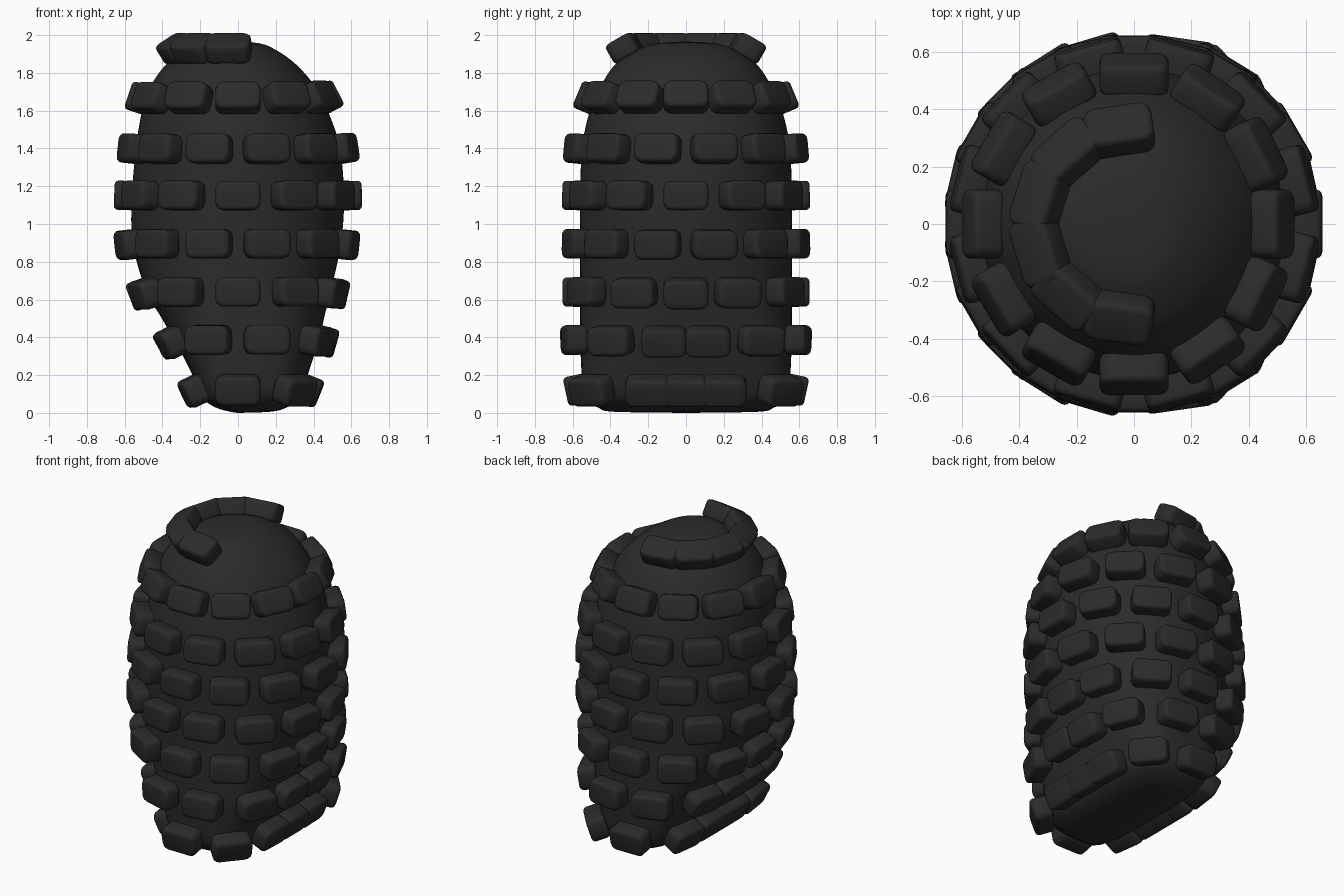
import bpy, bmesh, math
from mathutils import Vector, Matrix

if "Cube" in bpy.data.objects:
    bpy.data.objects.remove(bpy.data.objects["Cube"])

mat = bpy.data.materials.new("charcoal")
mat.use_nodes = True
col = (0.024, 0.024, 0.024, 1)
mat.diffuse_color = col
mat.node_tree.nodes["Principled BSDF"].inputs["Base Color"].default_value = col

# Body sections: height, reach to -x, reach to +x, reach in y, squareness
ROWS = [
    (0.000, 0.002, 0.002, 0.002, 3.0),
    (0.006, 0.040, 0.170, 0.380, 3.0),
    (0.025, 0.110, 0.250, 0.460, 3.5),
    (0.065, 0.175, 0.310, 0.515, 4.0),
    (0.130, 0.210, 0.345, 0.545, 4.0),
    (0.250, 0.265, 0.385, 0.555, 3.6),
    (0.390, 0.340, 0.430, 0.560, 3.2),
    (0.520, 0.415, 0.460, 0.560, 2.8),
    (0.640, 0.485, 0.490, 0.560, 2.5),
    (0.895, 0.557, 0.545, 0.560, 2.1),
    (1.150, 0.562, 0.562, 0.562, 2.0),
    (1.400, 0.540, 0.540, 0.550, 2.0),
    (1.550, 0.518, 0.495, 0.523, 2.0),
    (1.660, 0.490, 0.445, 0.485, 2.0),
    (1.760, 0.445, 0.385, 0.435, 2.0),
    (1.860, 0.365, 0.290, 0.360, 2.0),
    (1.930, 0.255, 0.185, 0.240, 2.0),
    (1.957, 0.160, 0.110, 0.150, 2.0),
    (1.966, 0.002, 0.002, 0.002, 2.0),
]
LAST = len(ROWS) - 1


def section(t):
    """Smoothly interpolated section at row position t."""
    i = min(int(t), LAST - 1)
    f = t - i
    p0, p1, p2, p3 = (ROWS[max(0, min(LAST, i + k))] for k in (-1, 0, 1, 2))
    return [0.5 * (2*b + (c - a)*f + (2*a - 5*b + 4*c - d)*f*f
                   + (3*b - a - 3*c + d)*f**3)
            for a, b, c, d in zip(p0, p1, p2, p3)]


def surface(t, ang):
    z, left, right, b, n = section(t)
    c, s = math.cos(ang), math.sin(ang)
    a = max(right if c > 0 else left, 0.001)
    r = (abs(c / a)**n + abs(s / max(b, 0.001))**n) ** (-1 / n)
    return Vector((r * c, r * s, z))


def row_at(z):
    """Row position whose section lies at height z."""
    lo, hi = 0.0, float(LAST)
    for _ in range(40):
        mid = (lo + hi) / 2
        if section(mid)[0] < z:
            lo = mid
        else:
            hi = mid
    return lo


def finish(bm, name):
    bmesh.ops.recalc_face_normals(bm, faces=bm.faces)
    for f in bm.faces:
        f.smooth = True
    me = bpy.data.meshes.new(name)
    bm.to_mesh(me)
    bm.free()
    me.materials.append(mat)
    return me


def add_object(name, me):
    ob = bpy.data.objects.new(name, me)
    bpy.context.collection.objects.link(ob)
    return ob


# Body: rings of the lofted sections, closed at both ends
SEG, SUB = 72, 4
bm = bmesh.new()
rings = [[bm.verts.new(surface(k / SUB, 2 * math.pi * j / SEG)) for j in range(SEG)]
         for k in range(LAST * SUB + 1)]
for lower, upper in zip(rings, rings[1:]):
    for j in range(SEG):
        m = (j + 1) % SEG
        bm.faces.new((lower[j], lower[m], upper[m], upper[j]))
bm.faces.new(rings[0][::-1])
bm.faces.new(rings[-1])
add_object("body", finish(bm, "body"))

# Block: box with rounded corners and a softened rim (x along ring, z outward)
W, H, D = 0.24, 0.155, 0.115
bm = bmesh.new()
bmesh.ops.create_cube(bm, size=1)
bmesh.ops.scale(bm, vec=(W, H, D), verts=bm.verts)
upright = [e for e in bm.edges if abs(e.verts[0].co.z - e.verts[1].co.z) > 0.01]
bmesh.ops.bevel(bm, geom=upright, offset=0.042, segments=3, profile=0.5, affect='EDGES')
rim = [e for e in bm.edges if abs(e.verts[0].co.z - e.verts[1].co.z) < 0.001]
bmesh.ops.bevel(bm, geom=rim, offset=0.022, segments=3, profile=0.5, affect='EDGES')
block = finish(bm, "block")


def place_block(name, z, deg, lift=0.036):
    """Seat a block flush on the body, facing along the surface normal."""
    t, a, e = row_at(z), math.radians(deg), 0.02
    along = surface(t, a + 0.12) - surface(t, a - 0.12)
    along.z = 0
    along.normalize()
    rise = surface(t + e, a) - surface(t - e, a)
    out = along.cross(rise).normalized()
    up = out.cross(along)
    pos = surface(t, a) + out * lift
    rot = Matrix((along, up, out)).transposed().to_4x4()
    add_object(name, block).matrix_world = Matrix.Translation(pos) @ rot


# Seven staggered rings of twelve blocks
for i, z in enumerate((0.13, 0.387, 0.64, 0.895, 1.15, 1.395, 1.655)):
    for k in range(12):
        place_block(f"ring_{i + 1}_block_{k + 1}", z, 30 * k + 15 * (i % 2))

# Open crown ring on the -x side of the dome
for k, deg in enumerate((99, 133, 164, 196, 227, 261)):
    place_block(f"crown_block_{k + 1}", 1.895, deg, 0.04)

# Smooth shading with crisp block rims
bpy.ops.object.select_all(action='DESELECT')
for name in ("body", "crown_block_1"):
    ob = bpy.data.objects[name]
    ob.select_set(True)
    bpy.context.view_layer.objects.active = ob
bpy.ops.object.shade_smooth_by_angle(angle=math.radians(40))
